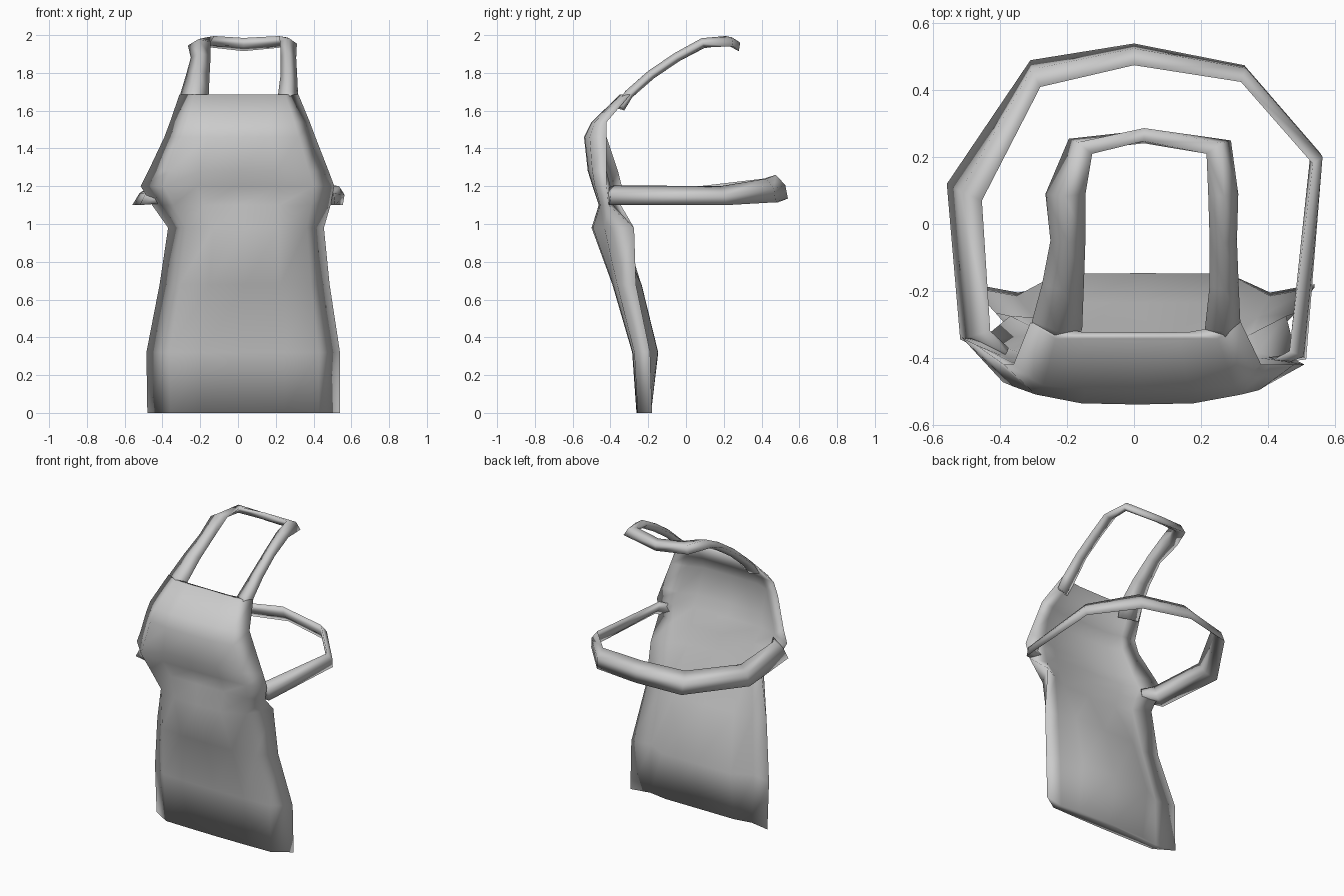
import bpy, bmesh, math
from mathutils import Vector

cube = bpy.data.objects.get("Cube")
if cube:
    bpy.data.objects.remove(cube, do_unlink=True)

cloth = bpy.data.materials.new("grey_cloth")
cloth.use_nodes = True
cloth.diffuse_color = (0.6, 0.6, 0.6, 1)
cloth.node_tree.nodes["Principled BSDF"].inputs["Base Color"].default_value = (0.6, 0.6, 0.6, 1)


def loft(name, rings):
    """Skin a list of equal closed cross-sections and cap both ends."""
    bm = bmesh.new()
    loops = [[bm.verts.new(p) for p in ring] for ring in rings]
    n = len(loops[0])
    for a, b in zip(loops, loops[1:]):
        for i in range(n):
            j = (i + 1) % n
            bm.faces.new((a[i], a[j], b[j], b[i]))
    bm.faces.new(loops[0])
    bm.faces.new(loops[-1])
    bmesh.ops.recalc_face_normals(bm, faces=bm.faces)
    mesh = bpy.data.meshes.new(name)
    bm.to_mesh(mesh)
    bm.free()
    mesh.materials.append(cloth)
    mesh.shade_smooth()
    obj = bpy.data.objects.new(name, mesh)
    bpy.context.collection.objects.link(obj)
    return obj


def panel_ring(z, xl, xr, front, yl, yr, inner, fold, w):
    """Bulging front, sides wrapped back, flatter inside with a fold near each side."""
    c, h = (xl + xr) / 2, (xr - xl) / 2

    def point(t, k, y):
        edge = yl + (yr - yl) * (t + 1) / 2
        return (c + h * t, edge + (y - edge) * k, z)

    outside = ((-1, 0), (-.76, w), (-.42, .97), (0, 1), (.42, .97), (.78, w), (1, 0))
    inside = ((.74, 1, fold), (.5, .95, inner), (0, 1, inner), (-.5, .95, inner), (-.74, 1, fold))
    return [point(t, k, front) for t, k in outside] + [point(*p) for p in inside]


def strap(name, stations, thick):
    """Soft band between two rails, with a lens cross-section."""
    rails = [(Vector(s[:3]), Vector(s[3:])) for s in stations]
    mids = [(a + b) / 2 for a, b in rails]
    rings = []
    for i, (a, b) in enumerate(rails):
        along = mids[min(i + 1, len(mids) - 1)] - mids[max(i - 1, 0)]
        n = along.cross(b - a).normalized() * thick / 2
        rings.append([a, mids[i] + n, b, mids[i] - n])
    return loft(name, rings)


# Apron body: height, left x, right x, front y, left side y, right side y,
# inside y, inside fold y, side fullness
body_rows = [
    (0.00, -.480, .540, -.262, -.180, -.180, -.185, -.205, .92),
    (0.32, -.485, .540, -.285, -.190, -.190, -.147, -.215, .88),
    (0.68, -.415, .485, -.390, -.265, -.265, -.235, -.280, .80),
    (0.98, -.370, .455, -.500, -.275, -.275, -.380, -.330, .70),
    (1.10, -.455, .490, -.462, -.345, -.410, -.405, -.385, .88),
    (1.20, -.515, .510, -.495, -.340, -.420, -.440, -.400, .85),
    (1.28, -.475, .480, -.520, -.360, -.420, -.470, -.420, .78),
    (1.46, -.390, .410, -.540, -.420, -.420, -.490, -.450, .75),
    (1.54, -.360, .380, -.500, -.420, -.420, -.455, -.430, .78),
    (1.685, -.310, .320, -.350, -.295, -.295, -.325, -.310, .88),
]
loft("apron_body", [panel_ring(*r) for r in body_rows])

# Neck strap: outer rail xyz, inner rail xyz; both ends sit behind the bib
strap("neck_strap", [
    (-.315, -.335, 1.620, -.175, -.360, 1.610),
    (-.305, -.290, 1.690, -.155, -.315, 1.685),
    (-.275, -.18, 1.790, -.150, -.185, 1.795),
    (-.250, -.05, 1.880, -.145, -.04, 1.890),
    (-.265, .09, 1.945, -.145, .09, 1.965),
    (-.195, .255, 1.940, -.125, .21, 1.995),
    (.030, .280, 1.915, .030, .248, 1.985),
    (.290, .25, 1.940, .217, .21, 1.995),
    (.312, .09, 1.955, .222, .09, 1.965),
    (.308, -.05, 1.880, .226, -.04, 1.890),
    (.313, -.18, 1.790, .226, -.185, 1.795),
    (.318, -.290, 1.690, .212, -.315, 1.685),
    (.325, -.335, 1.620, .230, -.360, 1.610),
], .05)

# Waist strap: lower outer rail xyz, upper inner rail xyz; ends sit inside the body
strap("waist_strap", [
    (-.390, -.390, 1.11, -.380, -.385, 1.19),
    (-.520, -.345, 1.10, -.430, -.32, 1.20),
    (-.560, .12, 1.10, -.455, .07, 1.20),
    (-.310, .49, 1.115, -.280, .41, 1.24),
    (.000, .54, 1.135, .000, .475, 1.26),
    (.330, .475, 1.115, .320, .425, 1.24),
    (.555, .215, 1.10, .535, .18, 1.20),
    (.515, -.405, 1.10, .465, -.38, 1.205),
    (.400, -.420, 1.11, .390, -.42, 1.19),
], .04)
